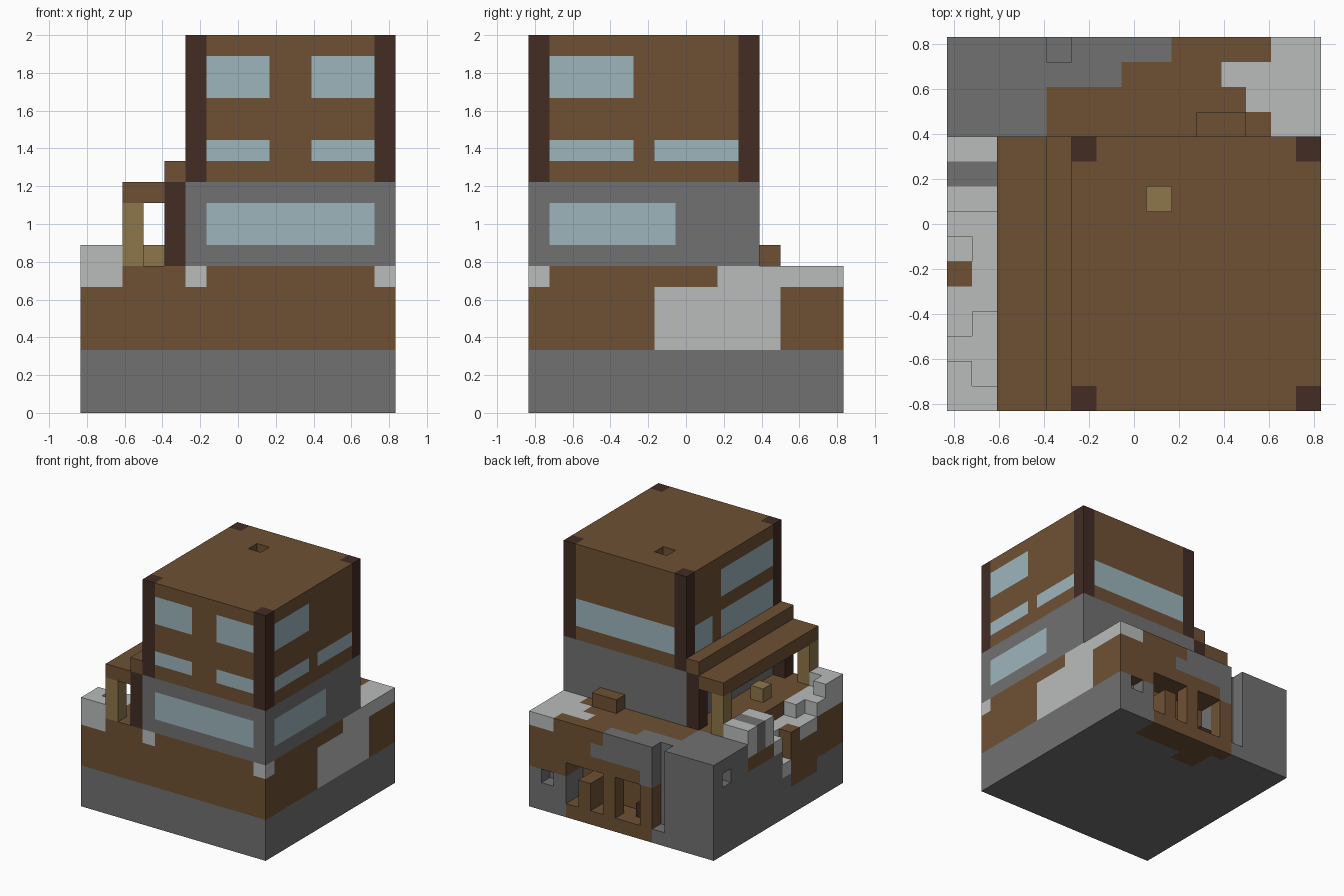
import bpy, bmesh, math
from mathutils import Vector

UNIT = 1 / 9            # edge of one building block
ORIGIN = Vector((7.5, 7.5, 0))

cube = bpy.data.objects.get("Cube")
if cube:
    bpy.data.objects.remove(cube, do_unlink=True)


def linear(value):
    value /= 255
    return value / 12.92 if value < 0.04 else ((value + 0.055) / 1.055) ** 2.4


PALETTE = {
    "brown_wood": (110, 81, 52),
    "grey_stone": (113, 113, 113),
    "pale_stone": (186, 188, 187),
    "window_glass": (156, 181, 188),
    "dark_timber": (66, 44, 36),
    "tan_wood": (141, 118, 74),
}
NAMES = list(PALETTE)
BROWN, GREY, PALE, GLASS, DARK, TAN = NAMES
MATERIALS = {}
for name, rgb in PALETTE.items():
    mat = bpy.data.materials.new(name)
    mat.use_nodes = True
    colour = (*[linear(c) for c in rgb], 1)
    mat.diffuse_color = colour
    bsdf = mat.node_tree.nodes["Principled BSDF"]
    bsdf.inputs["Base Color"].default_value = colour
    bsdf.inputs["Roughness"].default_value = 0.9
    MATERIALS[name] = mat


class Part:
    """A part made of unit blocks: fill, recolour or carve boxes, then build the skin."""

    def __init__(self, name):
        self.name, self.cells = name, {}

    def each(self, xs, ys, zs):
        return ((x, y, z) for x in range(*xs) for y in range(*ys) for z in range(*zs))

    def fill(self, colour, xs, ys, zs):
        for cell in self.each(xs, ys, zs):
            self.cells[cell] = colour

    def carve(self, xs, ys, zs):
        for cell in self.each(xs, ys, zs):
            self.cells.pop(cell, None)

    def build(self):
        bm, corners = bmesh.new(), {}

        def vert(p):
            key = tuple(round(c) for c in p)
            if key not in corners:
                corners[key] = bm.verts.new((Vector(key) - ORIGIN) * UNIT)
            return corners[key]

        used = sorted(set(self.cells.values()), key=NAMES.index)
        for cell, colour in self.cells.items():
            middle = Vector(cell) + Vector((0.5, 0.5, 0.5))
            for axis in range(3):
                for sign in (-1, 1):
                    n = Vector((0, 0, 0))
                    n[axis] = sign
                    if tuple(int(c) for c in Vector(cell) + n) in self.cells:
                        continue
                    u = Vector((n.y, n.z, n.x))
                    v = n.cross(u)
                    ring = [middle + (n + a * u + b * v) / 2
                            for a, b in ((-1, -1), (1, -1), (1, 1), (-1, 1))]
                    face = bm.faces.new([vert(p) for p in ring])
                    face.material_index = used.index(colour)
        # merge flat areas of one colour
        bmesh.ops.dissolve_limit(bm, angle_limit=math.radians(1), verts=bm.verts,
                                 edges=bm.edges, delimit={'MATERIAL'})
        mesh = bpy.data.meshes.new(self.name)
        bm.to_mesh(mesh)
        bm.free()
        for colour in used:
            mesh.materials.append(MATERIALS[colour])
        obj = bpy.data.objects.new(self.name, mesh)
        bpy.context.collection.objects.link(obj)


ALL = (0, 15)

# Ground block: stone footing, earth layer and uneven paving
base = Part("base")
base.fill(GREY, ALL, ALL, (0, 3))
base.fill(BROWN, ALL, ALL, (3, 7))
base.fill(PALE, (14, 15), (6, 12), (3, 6))
base.fill(PALE, (14, 15), (9, 15), (6, 7))
for x in (5, 14):
    base.fill(PALE, (x, x + 1), (0, 1), (6, 7))
for y, start in zip(range(11, 15), (13, 12, 11, 13)):
    base.fill(PALE, (start, 15), (y, y + 1), (6, 7))

# Stone corner block with a small opening
base.fill(GREY, (0, 4), (11, 15), (0, 7))
base.carve((0, 1), (13, 14), (5, 6))
base.fill(GREY, (4, 7), (13, 14), (1, 7))
base.fill(GREY, (4, 9), (14, 15), (5, 7))
base.fill(GREY, (9, 10), (14, 15), (5, 6))
base.fill(GREY, (5, 6), (14, 15), (4, 5))

# Earth patch on the underside and rear footing
base.fill(BROWN, (5, 12), (14, 15), (0, 4))
base.fill(BROWN, (6, 12), (12, 14), (0, 5))
for x in (6, 7, 10, 11):
    base.fill(BROWN, (x, x + 1), (13, 14), (0, 1))
base.fill(GREY, (8, 12), (12, 13), (0, 1))

# Rear recess with pillars, and the drain groove beside it
base.carve((6, 12), (13, 15), (1, 4))
base.carve((13, 14), (14, 15), (2, 3))
base.carve((4, 5), (14, 15), (1, 7))
base.fill(BROWN, (8, 9), (14, 15), (1, 4))
base.fill(BROWN, (10, 11), (13, 15), (1, 3))
base.fill(DARK, (6, 7), (13, 14), (1, 2))

# Side strip is rebuilt as a broken wall: (outer, inner) height from front to back
base.fill(GREY, (0, 1), (6, 11), (3, 5))
base.fill(BROWN, (0, 1), (3, 6), (2, 6))
HEIGHTS = ((8, 8), (8, 7), (7, 7), (6, 7), (6, 6), (6, 6),
           (4, 6), (6, 6), (8, 8), (8, 8), (8, 8))
for y, pair in enumerate(HEIGHTS):
    for x, top in enumerate(pair):
        column = (x, x + 1), (y, y + 1)
        base.carve(*column, (top, 9))
        base.fill(PALE, *column, (min(6, top - 1), top))
base.fill(GREY, (0, 2), (9, 10), (6, 8))
base.fill(BROWN, (0, 1), (5, 6), (5, 6))
base.build()

# Tower: stone ground floor, timber upper floors, corner posts
tower = Part("tower")
WIDE, DEEP = (5, 15), (0, 11)
tower.fill(GREY, WIDE, DEEP, (7, 11))
tower.fill(BROWN, WIDE, DEEP, (11, 18))
for x in (5, 14):
    for y in (0, 10):
        tower.fill(DARK, (x, x + 1), (y, y + 1), (11, 18))

# Windows in the wall layer
FRONT, REAR, PLUS, MINUS = (0, 1), (10, 11), (14, 15), (5, 6)
LOW, SLIT, BAND, HIGH = (8, 10), (12, 13), (12, 14), (15, 17)
tower.fill(GLASS, (6, 14), FRONT, LOW)
tower.fill(GLASS, PLUS, (1, 7), LOW)
for level in (SLIT, HIGH):
    for span in ((6, 9), (11, 14)):
        tower.fill(GLASS, span, FRONT, level)
    tower.fill(GLASS, PLUS, (1, 5), level)
tower.fill(GLASS, PLUS, (6, 10), SLIT)
tower.fill(GLASS, (6, 14), REAR, BAND)
tower.fill(GLASS, MINUS, (8, 10), BAND)
tower.fill(GLASS, MINUS, (1, 7), BAND)
tower.fill(GLASS, MINUS, (1, 7), HIGH)

# Smoke hole in the roof
tower.carve((8, 9), (8, 9), (17, 18))
tower.fill(TAN, (8, 9), (8, 9), (16, 17))
tower.build()

# Porch: stepped roof on posts
roof = Part("porch_roof")
roof.fill(BROWN, (2, 4), DEEP, (10, 11))
roof.fill(BROWN, (4, 5), DEEP, (11, 12))
roof.build()
for label, y in (("front", 0), ("back", 10)):
    for kind, colour, x, top in (("outer", TAN, 2, 10), ("inner", DARK, 4, 11)):
        post = Part(f"porch_{kind}_post_{label}")
        post.fill(colour, (x, x + 1), (y, y + 1), (7, top))
        post.build()

# Loose pieces
table = Part("porch_table")
table.fill(TAN, (3, 4), (4, 5), (7, 8))
table.build()
bench = Part("rear_bench")
bench.fill(BROWN, (10, 12), (11, 12), (7, 8))
bench.build()
